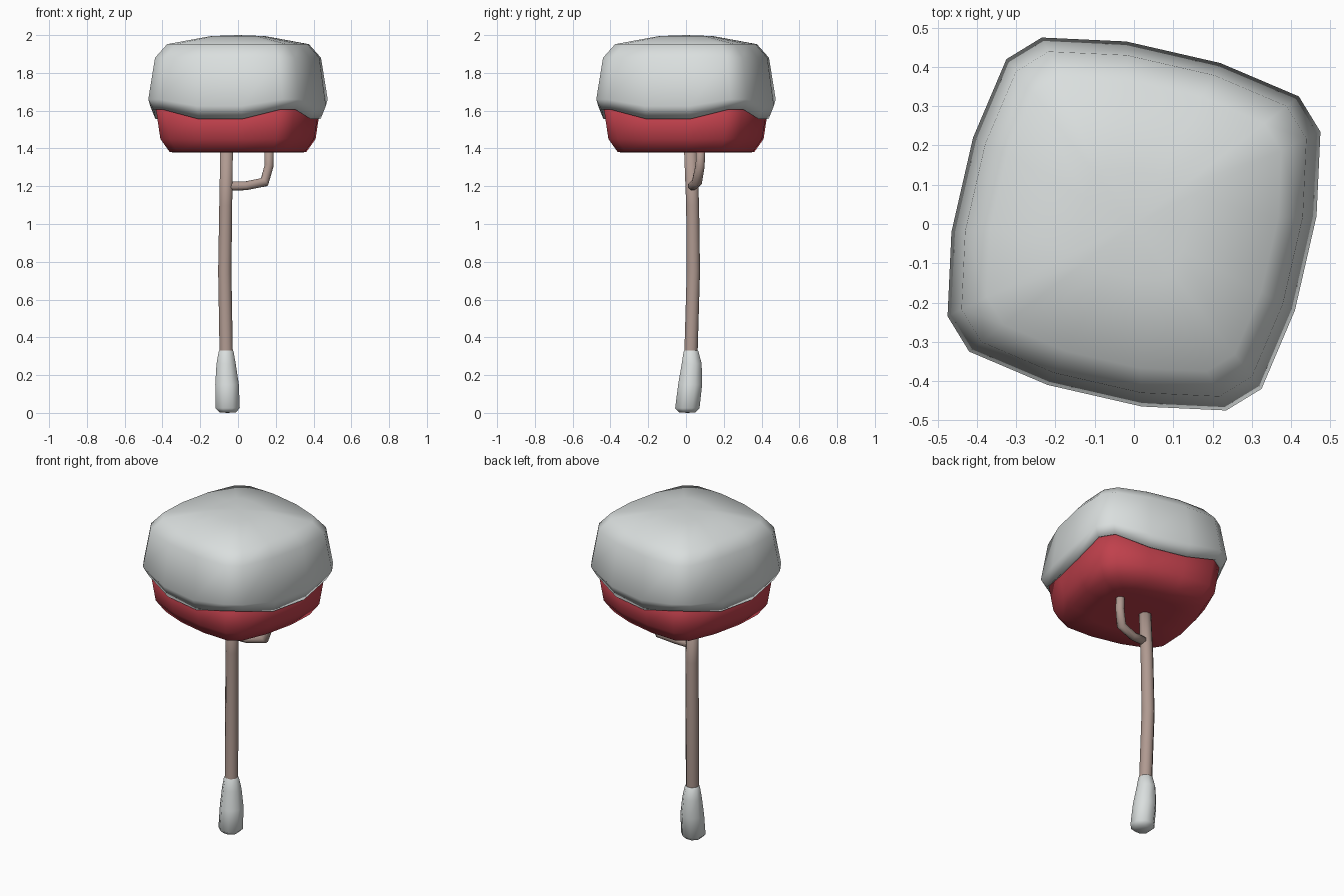
import bpy, math
from mathutils import Vector

if "Cube" in bpy.data.objects:
    bpy.data.objects.remove(bpy.data.objects["Cube"])


def material(name, rgb):
    m = bpy.data.materials.new(name)
    m.diffuse_color = (*rgb, 1)
    m.use_nodes = True
    m.node_tree.nodes["Principled BSDF"].inputs["Base Color"].default_value = m.diffuse_color
    return m


SNOW = material("snow white", (0.70, 0.735, 0.73))
RED = material("leaf red", (0.53, 0.052, 0.072))
BARK = material("bark brown", (0.43, 0.32, 0.28))


def loft(name, rings, mat, bottom=None, top=None):
    """Skin equal-sized rings; close each end with a face or a fan to a point."""
    n = len(rings[0])
    verts = [v for r in rings for v in r]
    faces = [(k * n + i, k * n + (i + 1) % n, (k + 1) * n + (i + 1) % n, (k + 1) * n + i)
             for k in range(len(rings) - 1) for i in range(n)]
    last = (len(rings) - 1) * n
    if bottom:
        verts.append(bottom)
        faces += [((i + 1) % n, i, len(verts) - 1) for i in range(n)]
    else:
        faces.append(tuple(range(n))[::-1])
    if top:
        verts.append(top)
        faces += [(last + i, last + (i + 1) % n, len(verts) - 1) for i in range(n)]
    else:
        faces.append(tuple(range(last, last + n)))
    me = bpy.data.meshes.new(name)
    me.from_pydata(verts, [], faces)
    me.materials.append(mat)
    me.polygons.foreach_set("use_smooth", [True] * len(me.polygons))
    me.update()
    ob = bpy.data.objects.new(name, me)
    bpy.context.collection.objects.link(ob)
    return ob


# Canopy outline: one quarter, turned four times
quarter = [(0.41, -0.22), (0.465, 0.02), (0.475, 0.235), (0.42, 0.325)]
outline = []
for q in range(4):
    for x, y in quarter:
        for _ in range(q):
            x, y = -y, x
        outline.append((x, y))


def canopy_ring(scale, z, corner=0.0):
    # corner raises the two corner points of each quarter
    return [(x * scale, y * scale, z + (corner if i % 4 > 1 else 0))
            for i, (x, y) in enumerate(outline)]


loft("leaf_canopy", [canopy_ring(0.45, 1.378), canopy_ring(0.76, 1.38),
                     canopy_ring(0.865, 1.45), canopy_ring(0.925, 1.61, 0.03)],
     RED, bottom=(0, 0, 1.378), top=(0, 0, 1.7))

loft("canopy_snow", [canopy_ring(0.90, 1.565, 0.05), canopy_ring(0.94, 1.555, 0.05),
                     canopy_ring(1.0, 1.625, 0.035), canopy_ring(0.925, 1.88),
                     canopy_ring(0.79, 1.952), canopy_ring(0.30, 1.995)],
     SNOW, bottom=(0, 0, 1.62), top=(0, 0, 2.0))


def tube(name, path, radii, sides, mat):
    """Round tube through the path points."""
    pts = [Vector(p) for p in path]
    rings = []
    for i, p in enumerate(pts):
        d = (pts[min(i + 1, len(pts) - 1)] - pts[max(i - 1, 0)]).normalized()
        u = Vector((0, 1, 0)).cross(d).normalized()
        v = d.cross(u)
        rings.append([p + radii[i] * (u * math.cos(a) + v * math.sin(a))
                      for a in (2 * math.pi * (k + 0.5) / sides for k in range(sides))])
    return loft(name, rings, mat)


# Trunk and side branch
tube("trunk", [(-0.055, 0.005, 0.05), (-0.063, 0.027, 0.34), (-0.07, 0.039, 0.75),
               (-0.065, 0.035, 1.1), (-0.06, 0.022, 1.42)],
     [0.037, 0.038, 0.038, 0.037, 0.036], 8, BARK)
tube("side_branch", [(-0.06, 0.033, 1.20), (0.04, 0.036, 1.202), (0.14, 0.058, 1.222),
                     (0.165, 0.075, 1.31), (0.163, 0.078, 1.42)],
     [0.025, 0.025, 0.028, 0.026, 0.025], 8, BARK)

# Snow heaped around the trunk foot: (z, x, y, radius in x, radius in y)
foot = [(0.003, -0.055, 0.007, 0.045, 0.045), (0.025, -0.055, 0.007, 0.067, 0.067),
        (0.15, -0.058, 0.022, 0.065, 0.066), (0.26, -0.063, 0.03, 0.053, 0.055),
        (0.325, -0.063, 0.027, 0.041, 0.041), (0.345, -0.063, 0.026, 0.025, 0.025)]
rings = [[(x + rx * 1.04 * math.cos(a), y + ry * 1.04 * math.sin(a), z)
          for a in (math.tau * (k + 0.5) / 8 for k in range(8))]
         for z, x, y, rx, ry in foot]
loft("foot_snow", rings, SNOW, bottom=(-0.055, 0.007, 0.0), top=(-0.063, 0.026, 0.348))
